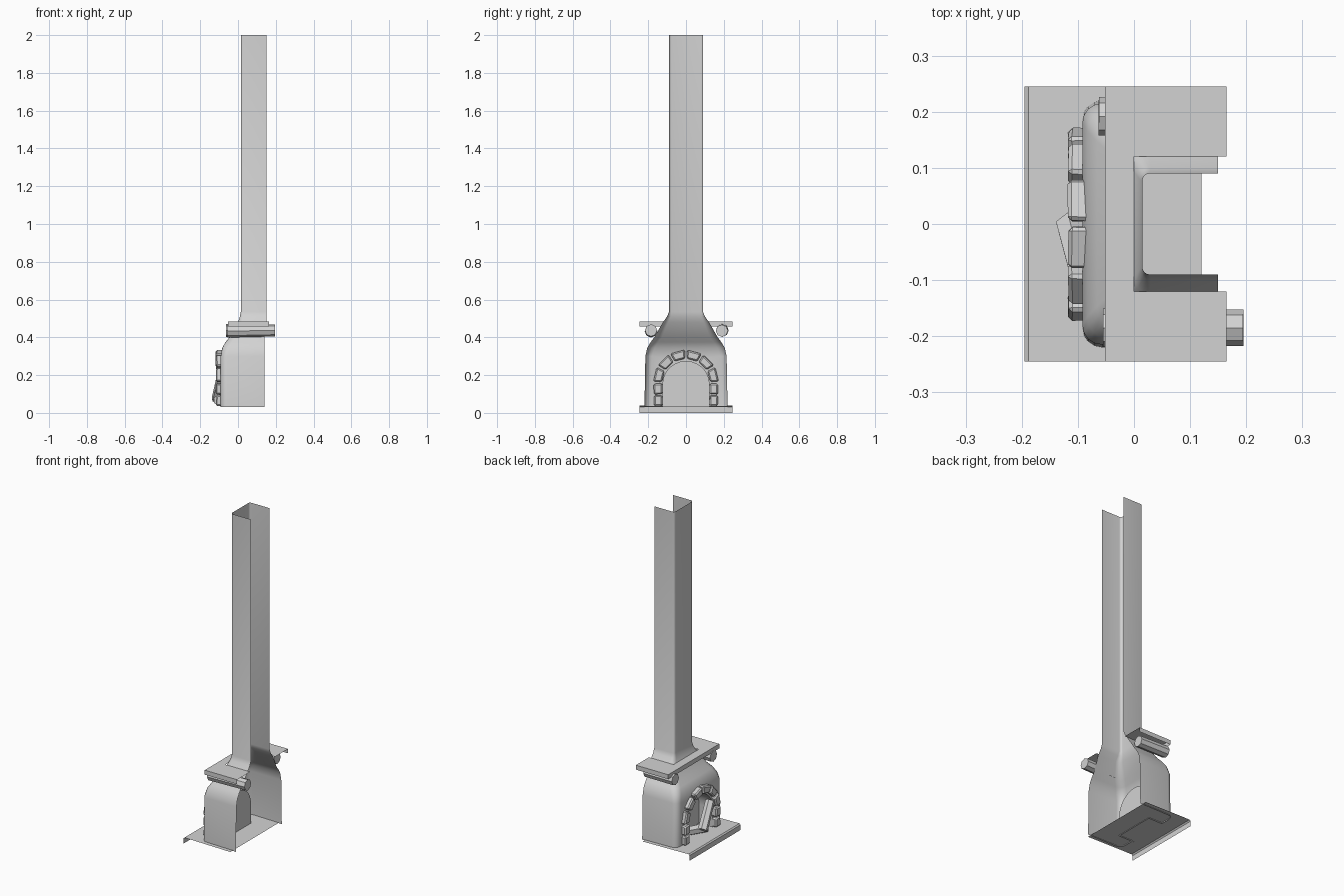
import bpy, bmesh, math, random
from mathutils import Vector, Matrix

if "Cube" in bpy.data.objects:
    bpy.data.objects.remove(bpy.data.objects["Cube"])

random.seed(4)
GREY = bpy.data.materials.new("light_grey")
GREY.diffuse_color = (0.65, 0.65, 0.65, 1)
GREY.use_nodes = True
GREY.node_tree.nodes["Principled BSDF"].inputs["Base Color"].default_value = GREY.diffuse_color


def finish(name, bm, smooth=False):
    bmesh.ops.recalc_face_normals(bm, faces=bm.faces[:])
    me = bpy.data.meshes.new(name)
    bm.to_mesh(me)
    bm.free()
    me.materials.append(GREY)
    ob = bpy.data.objects.new(name, me)
    bpy.context.collection.objects.link(ob)
    if smooth:
        bpy.ops.object.select_all(action='DESELECT')
        ob.select_set(True)
        bpy.context.view_layer.objects.active = ob
        bpy.ops.object.shade_smooth_by_angle(angle=math.radians(35))
    return ob


def sheet(bm, pts):
    return bm.faces.new([bm.verts.new(p) for p in pts])


def log(name, a, b, r, sides):
    a, b = Vector(a), Vector(b)
    bm = bmesh.new()
    rot = (b - a).to_track_quat('Z', 'Y').to_matrix().to_4x4()
    bmesh.ops.create_cone(bm, cap_ends=True, segments=sides, radius1=r, radius2=r * 0.95,
                          depth=(b - a).length,
                          matrix=Matrix.Translation((a + b) / 2) @ rot)
    return finish(name, bm)


# Hearth body flowing into the chimney: U-shaped sections, open at the back
# each section: z, front x, half width, corner radius, back x
SECTIONS = [(0.03, -0.092, 0.22, 0.035, 0.14), (0.30, -0.092, 0.215, 0.035, 0.14),
            (0.345, -0.083, 0.205, 0.04, 0.14), (0.375, -0.066, 0.187, 0.04, 0.14),
            (0.40, -0.045, 0.168, 0.04, 0.14), (0.48, 0.0, 0.122, 0.028, 0.15),
            (0.51, 0.01, 0.1, 0.02, 0.15), (0.535, 0.015, 0.09, 0.013, 0.15),
            (2.0, 0.015, 0.09, 0.013, 0.15)]
ARC = 4
bm = bmesh.new()
rows = []
for z, xf, w, r, xb in SECTIONS:
    half = [(xb, -w)]
    for i in range(ARC + 1):
        t = math.pi / 2 * i / ARC
        half.append((xf + r - r * math.sin(t), -w + r - r * math.cos(t)))
    full = half + [(x, -y) for x, y in reversed(half)]
    rows.append([bm.verts.new((x, y, z)) for x, y in full])
mid = ARC + 1
for j in range(len(rows) - 1):
    for i in range(len(rows[0]) - 1):
        if j == 0 and i == mid:
            continue
        bm.faces.new((rows[j][i], rows[j][i + 1], rows[j + 1][i + 1], rows[j + 1][i]))

# Arched fire opening in the front wall with a recessed firebox
arch = [(0.125, 0.03)]
arch += [(0.125 * math.cos(math.pi * k / 14), 0.15 + 0.125 * math.sin(math.pi * k / 14))
         for k in range(15)]
arch += [(-0.125, 0.03)]
front = [bm.verts.new((-0.092, y, z)) for y, z in arch]
inner = [bm.verts.new((0.0, y, z)) for y, z in arch]
bm.faces.new([rows[0][mid], rows[1][mid], rows[1][mid + 1], rows[0][mid + 1]] + front)
for k in range(len(arch) - 1):
    bm.faces.new((front[k], front[k + 1], inner[k + 1], inner[k]))
bm.faces.new(inner)
finish("hearth_and_chimney", bm, smooth=True)

# Stones around the opening: six in the arch, two in each leg
places = [(math.pi * (k + 0.5) / 6, None) for k in range(6)]
places += [(s, z) for s in (0, math.pi) for z in (0.065, 0.127)]
for n, (ang, z) in enumerate(places):
    bm = bmesh.new()
    bmesh.ops.create_cube(bm, size=1)
    length = 0.068 if z is None else 0.056
    for v in bm.verts:
        v.co.x *= 0.052 + random.uniform(-0.003, 0.003)
        # wedge: wider on the outside
        v.co.z *= length * (1 + (0.3 * v.co.y if z is None else 0))
        v.co.y *= 0.044 + random.uniform(-0.002, 0.004)
    bmesh.ops.bevel(bm, geom=bm.edges[:], offset=0.007, segments=1, affect='EDGES')
    cy = 0.147 * math.cos(ang)
    cz = 0.16 + 0.147 * math.sin(ang) if z is None else z
    tilt = ang if z is None else ang + random.uniform(-0.06, 0.06)
    bm.transform(Matrix.Translation((-0.091, cy, cz)) @ Matrix.Rotation(tilt, 4, 'X'))
    finish(f"arch_stone_{n + 1}", bm)

# Mantel shelf: a thin sheet around the chimney foot with a turned-down lip
bm = bmesh.new()
X0, X1, Y, Z = -0.052, 0.165, 0.245, 0.484
for s in (-1, 1):
    sheet(bm, [(0, s * 0.12, Z), (X1, s * 0.12, Z), (X1, s * Y, Z), (0, s * Y, Z)])
    sheet(bm, [(X0, s * Y, Z), (X1, s * Y, Z), (X1, s * Y, Z - 0.027), (X0, s * Y, Z - 0.027)])
sheet(bm, [(X0, -Y, Z), (0, -Y, Z), (0, Y, Z), (X0, Y, Z)])
sheet(bm, [(X0, -Y, Z), (X0, Y, Z), (X0, Y, Z - 0.027), (X0, -Y, Z - 0.027)])
bmesh.ops.remove_doubles(bm, verts=bm.verts[:], dist=0.0001)
finish("mantel_shelf", bm)

# Round beams carrying the mantel
log("mantel_beam_left", (-0.055, -0.185, 0.433), (0.195, -0.185, 0.437), 0.034, 8)
log("mantel_beam_right", (-0.063, 0.192, 0.437), (0.13, 0.19, 0.435), 0.034, 8)

# Floor slab: a sheet with a bevelled front lip
bm = bmesh.new()
prof = [(0.12, 0.033), (-0.188, 0.038), (-0.195, 0.031), (-0.195, 0.0)]
for (xa, za), (xb, zb) in zip(prof, prof[1:]):
    sheet(bm, [(xa, -Y, za), (xb, -Y, zb), (xb, Y, zb), (xa, Y, za)])
bmesh.ops.remove_doubles(bm, verts=bm.verts[:], dist=0.0001)
finish("floor_slab", bm)

# Firewood leaning in the opening
log("leaning_log", (-0.113, 0.0, 0.07), (-0.085, -0.11, 0.2), 0.028, 6)
log("lying_log", (-0.105, -0.05, 0.066), (-0.03, 0.08, 0.066), 0.028, 6)
